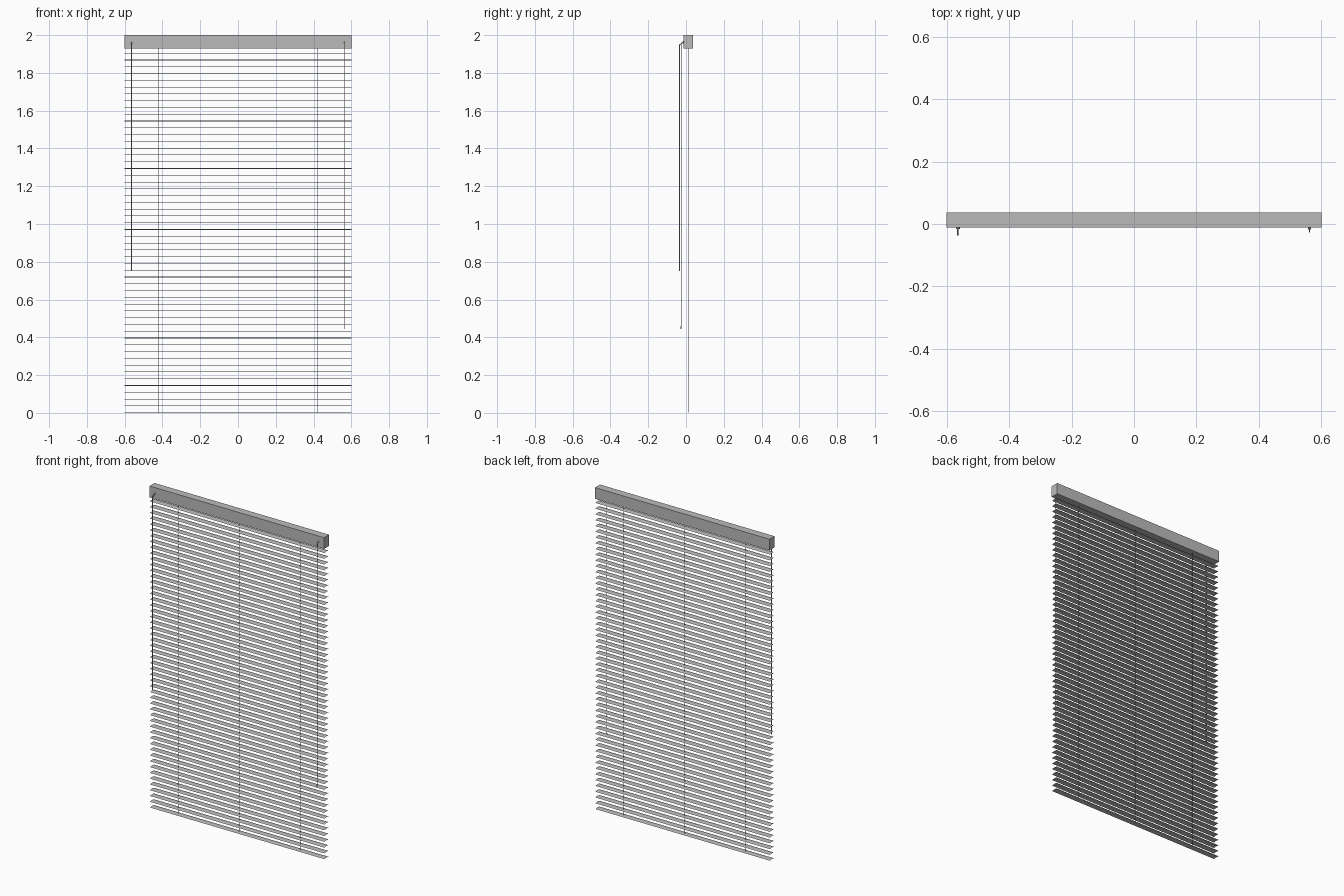
import bpy
from mathutils import Vector

if "Cube" in bpy.data.objects:
    bpy.data.objects.remove(bpy.data.objects["Cube"], do_unlink=True)


def material(name, rgb):
    mat = bpy.data.materials.new(name)
    mat.use_nodes = True
    mat.diffuse_color = (*rgb, 1)
    mat.node_tree.nodes["Principled BSDF"].inputs["Base Color"].default_value = (*rgb, 1)
    return mat


grey = material("light grey", (0.5, 0.5, 0.5))

WIDTH = 1.2
MID_Y = 0.0125          # depth centre of rail and slats
RAIL_BOTTOM = 1.93
SLATS, PITCH = 54, 0.0359
SLAT_HALF, CROWN = 0.02, 0.003


def mesh_object(name, verts, faces):
    mesh = bpy.data.meshes.new(name)
    mesh.from_pydata(verts, [], faces)
    mesh.materials.append(grey)
    obj = bpy.data.objects.new(name, mesh)
    bpy.context.collection.objects.link(obj)
    return obj


def box(name, centre, size):
    bpy.ops.mesh.primitive_cube_add(size=1, location=centre)
    obj = bpy.context.object
    obj.name = name
    obj.scale = size
    obj.data.materials.append(grey)
    return obj


def rod(name, start, end, radius, sides=8):
    start, end = Vector(start), Vector(end)
    axis = end - start
    bpy.ops.mesh.primitive_cylinder_add(vertices=sides, radius=radius, depth=axis.length,
                                        location=(start + end) / 2)
    obj = bpy.context.object
    obj.name = name
    obj.rotation_euler = axis.to_track_quat("Z", "Y").to_euler()
    obj.data.materials.append(grey)
    bpy.ops.object.shade_smooth_by_angle()
    return obj


# Head rail
box("head_rail", (0, MID_Y, (2 + RAIL_BOTTOM) / 2), (WIDTH, 0.049, 2 - RAIL_BOTTOM))

# Slat: a thin sheet with a gently crowned section, repeated upwards
SEGMENTS = 4
verts, faces = [], []
for i in range(SEGMENTS + 1):
    t = 2 * i / SEGMENTS - 1
    for side in (-1, 1):
        verts.append((side * WIDTH / 2, MID_Y + t * SLAT_HALF, CROWN * (1 - t * t)))
for i in range(SEGMENTS):
    a = 2 * i
    faces.append((a, a + 1, a + 3, a + 2))
slats = mesh_object("slats", verts, faces)
for poly in slats.data.polygons:
    poly.use_smooth = True
stack = slats.modifiers.new("stack", "ARRAY")
stack.count = SLATS
stack.use_relative_offset = False
stack.use_constant_offset = True
stack.constant_offset_displace = (0, 0, PITCH)

# Ladder cords through the slats
for name, x in (("right", -0.42), ("middle", 0), ("left", 0.42)):
    rod(name + "_ladder_cord", (x, MID_Y, 0.002), (x, MID_Y, RAIL_BOTTOM), 0.001, 6)

# Tilt wand with its collar and hook
WAND_X, WAND_Y = -0.564, -0.034
rod("wand_collar", (WAND_X, -0.011, 1.962), (WAND_X, -0.016, 1.962), 0.006)
rod("wand_hook", (WAND_X, -0.014, 1.963), (WAND_X, WAND_Y, 1.948), 0.0025)
rod("tilt_wand", (WAND_X, WAND_Y, 0.75), (WAND_X, WAND_Y, 1.95), 0.003)

# Lift cord with its outlet and end bead
CORD_X, CORD_Y = 0.562, -0.026
rod("cord_outlet", (CORD_X, -0.011, 1.965), (CORD_X, -0.017, 1.965), 0.005)
rod("cord_bend", (CORD_X, -0.016, 1.965), (CORD_X, CORD_Y, 1.955), 0.001, 6)
rod("lift_cord", (CORD_X, CORD_Y, 0.45), (CORD_X, CORD_Y, 1.956), 0.001, 6)
rod("cord_bead", (CORD_X, CORD_Y, 0.445), (CORD_X, CORD_Y, 0.46), 0.002)
